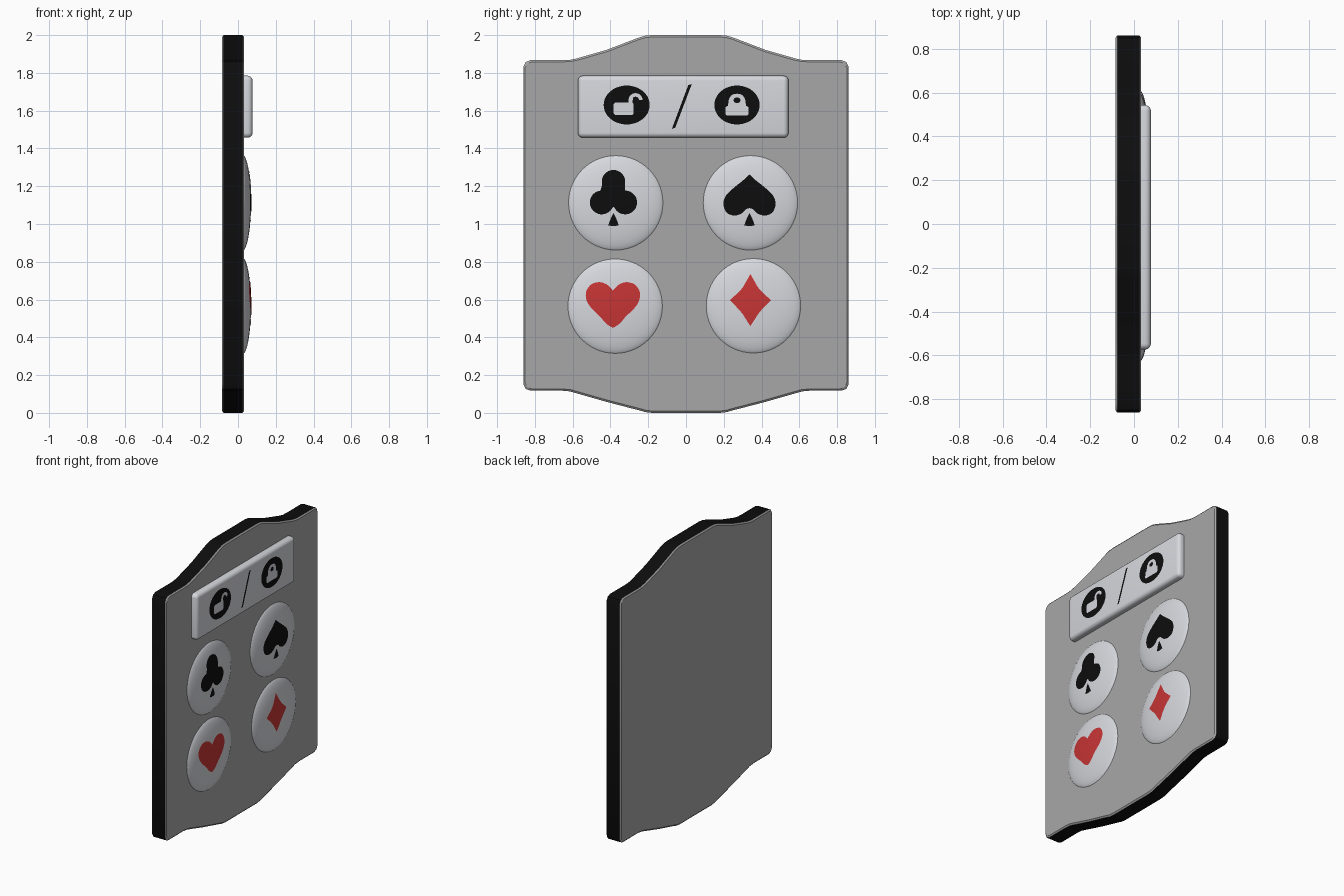
import bpy, bmesh, math
from mathutils import Vector

if "Cube" in bpy.data.objects:
    bpy.data.objects.remove(bpy.data.objects["Cube"])


def material(name, rgb):
    m = bpy.data.materials.new(name)
    m.diffuse_color = (*rgb, 1)
    m.use_nodes = True
    m.node_tree.nodes["Principled BSDF"].inputs["Base Color"].default_value = m.diffuse_color
    return m


GREY = material("mid grey", (0.39, 0.39, 0.39))
PALE = material("pale grey", (0.68, 0.69, 0.73))
BLACK = material("black", (0.004, 0.004, 0.004))
RED = material("red", (0.57, 0.035, 0.035))


def finish(name, bm, mats, angle=35):
    me = bpy.data.meshes.new(name)
    bm.to_mesh(me)
    bm.free()
    ob = bpy.data.objects.new(name, me)
    bpy.context.collection.objects.link(ob)
    for m in mats:
        me.materials.append(m)
    bpy.ops.object.select_all(action='DESELECT')
    ob.select_set(True)
    bpy.context.view_layer.objects.active = ob
    bpy.ops.object.shade_smooth_by_angle(angle=math.radians(angle))
    return ob


def smooth(pts, n=5):
    """Open Catmull-Rom curve through the points."""
    p = [Vector(q) for q in pts]
    p = [p[0]] + p + [p[-1]]
    out = []
    for a, b, c, d in zip(p, p[1:], p[2:], p[3:]):
        for i in range(n):
            t = i / n
            out.append(0.5 * (2 * b + (c - a) * t + (2 * a - 5 * b + 4 * c - d) * t * t
                              + (3 * b - a - 3 * c + d) * t ** 3))
    return [tuple(q) for q in out] + [tuple(pts[-1])]


def mirrored(half, cy=0.0):
    """Close a half outline (offset from axis, z) by mirroring it."""
    left = [(-y, z) for y, z in reversed(half) if y > 1e-5]
    return [(cy + y, z) for y, z in list(half) + left]


def ellipse(cy, cz, ry, rz, n=40):
    return [(cy + ry * math.cos(2 * math.pi * i / n),
             cz + rz * math.sin(2 * math.pi * i / n)) for i in range(n)]


# --- body plate: grey faces with a small chamfer, black sides
half = [(0.18, 2.0), (0.215, 1.997), (0.25, 1.987), (0.42, 1.922), (0.58, 1.876),
        (0.615, 1.869), (0.66, 1.867), (0.825, 1.867), (0.848, 1.858), (0.86, 1.835),
        (0.86, 0.15), (0.848, 0.127), (0.825, 0.118), (0.66, 0.118), (0.615, 0.114),
        (0.58, 0.104), (0.42, 0.058), (0.25, 0.014), (0.215, 0.004), (0.18, 0.0)]
outline = mirrored(half)
bm = bmesh.new()
rings = []
for x, s in ((-0.084, 0.99), (-0.076, 1), (0.024, 1), (0.032, 0.99)):
    rings.append([bm.verts.new((x, y * s, 1 + (z - 1) * s)) for y, z in outline])
for a, b in zip(rings, rings[1:]):
    for i in range(len(a)):
        j = (i + 1) % len(a)
        bm.faces.new((a[i], a[j], b[j], b[i]))
bm.faces.new(rings[0])
bm.faces.new(rings[-1])
bmesh.ops.recalc_face_normals(bm, faces=bm.faces)
for f in bm.faces:
    f.material_index = 0 if abs(f.normal.x) > 0.3 else 1
finish("body_plate", bm, [GREY, BLACK], 30)

# --- raised lock bar
PANEL_X = 0.077
bm = bmesh.new()
bmesh.ops.create_cube(bm, size=1)
for v in bm.verts:
    v.co = (0.037 + v.co.x * 0.08, -0.015 + v.co.y * 1.115, 1.621 + v.co.z * 0.328)
bmesh.ops.bevel(bm, geom=bm.edges[:], offset=0.026, segments=5, profile=0.5,
                affect='EDGES')
finish("lock_bar", bm, [PALE], 40)

# --- domed buttons
BASE, RISE, RAD = 0.022, 0.047, 0.256


def dome_x(cy, cz):
    return lambda y, z: BASE + RISE * math.sqrt(
        max(0, 1 - ((y - cy) ** 2 + (z - cz) ** 2) / RAD ** 2))


buttons = {"club": (-0.372, 1.112), "spade": (0.341, 1.112),
           "heart": (-0.375, 0.565), "diamond": (0.357, 0.567)}
for name, (cy, cz) in buttons.items():
    bm = bmesh.new()
    bmesh.ops.create_uvsphere(bm, u_segments=56, v_segments=36, radius=1)
    bmesh.ops.delete(bm, geom=[v for v in bm.verts if v.co.z < -0.01], context='VERTS')
    for v in bm.verts:
        a, b, c = v.co
        v.co = (BASE + RISE * c, cy + RAD * a, cz + RAD * b)
    bmesh.ops.recalc_face_normals(bm, faces=bm.faces)
    if sum(f.normal.x for f in bm.faces) < 0:
        bmesh.ops.reverse_faces(bm, faces=bm.faces)
    finish(name + "_button", bm, [PALE], 60)


def decal(name, shapes, mat, surface, lift=0.002, grid=None):
    """Thin painted mark that follows the given surface."""
    bm = bmesh.new()
    for pts in shapes:
        bm.faces.new([bm.verts.new((0, y, z)) for y, z in pts])
    bmesh.ops.triangulate(bm, faces=bm.faces[:], ngon_method='EAR_CLIP')
    if grid:
        for axis in (1, 2):
            vals = [v.co[axis] for v in bm.verts]
            no = Vector((0, axis == 1, axis == 2))
            t = min(vals) + grid
            while t < max(vals) - 0.002:
                bmesh.ops.bisect_plane(bm, geom=bm.verts[:] + bm.edges[:] + bm.faces[:],
                                       plane_co=no * t, plane_no=no)
                t += grid
    for f in bm.faces:
        f.normal_update()
        if f.normal.x < 0:
            f.normal_flip()
    for v in bm.verts:
        v.co.x = surface(v.co.y, v.co.z) + lift
    finish(name, bm, [mat], 60)


# --- suit marks
def lobes(cy, cz, circles, n=90):
    """Outline of overlapping circles seen from one centre."""
    pts = []
    for i in range(n):
        t = 2 * math.pi * i / n
        d = Vector((math.cos(t), math.sin(t)))
        best = 0
        for oy, oz, r in circles:
            o = Vector((oy, oz))
            k = d.dot(o)
            disc = k * k - o.length_squared + r * r
            if disc >= 0:
                best = max(best, k + math.sqrt(disc))
        pts.append((cy + d.x * best, cz + d.y * best))
    return pts


def stem(cy):
    return mirrored(smooth([(0, 1.058), (0.014, 1.03), (0.028, 0.993)], 3)
                    + [(0, 0.988)], cy)


club = lobes(-0.384, 1.14, [(0, 0.084, 0.062), (-0.062, -0.026, 0.063),
                            (0.062, -0.026, 0.063), (0, 0, 0.05)])
spade = mirrored(smooth([(0, 1.262), (0.035, 1.23), (0.085, 1.19), (0.125, 1.15),
                         (0.138, 1.105), (0.122, 1.062), (0.085, 1.045),
                         (0.045, 1.054), (0.018, 1.078), (0, 1.084)]), 0.336)
heart = mirrored(smooth([(0, 0.648), (0.03, 0.678), (0.07, 0.692), (0.115, 0.68),
                         (0.142, 0.64), (0.138, 0.592), (0.11, 0.55), (0.07, 0.512),
                         (0.035, 0.472), (0, 0.45)]), -0.387)
diamond = mirrored(smooth([(0, 0.735), (0.02, 0.7), (0.05, 0.652), (0.109, 0.597)])
                   + smooth([(0.109, 0.597), (0.05, 0.535), (0.02, 0.49), (0, 0.46)])[1:],
                   0.341)
for name, shapes, mat in (("club", [club, stem(-0.384)], BLACK),
                          ("spade", [spade, stem(0.336)], BLACK),
                          ("heart", [heart], RED), ("diamond", [diamond], RED)):
    decal(name + "_mark", shapes, mat, dome_x(*buttons[name]), 0.002, 0.025)

# --- lock bar marks: discs, padlocks and slash
flat = lambda y, z: PANEL_X
decal("unlock_disc", [ellipse(-0.314, 1.63, 0.122, 0.103)], BLACK, flat)
decal("lock_disc", [ellipse(0.27, 1.63, 0.12, 0.103)], BLACK, flat)
decal("slash", [[(0.012, 1.735), (0.031, 1.742), (-0.057, 1.51), (-0.075, 1.503)]],
      BLACK, flat)

arc = [math.pi * i / 12 for i in range(13)]
shackle = ([(-0.267 + 0.037 * math.cos(t), 1.657 + 0.036 * math.sin(t)) for t in arc]
           + [(-0.304, 1.64), (-0.285, 1.64)]
           + [(-0.267 + 0.018 * math.cos(t), 1.657 + 0.017 * math.sin(t))
              for t in reversed(arc)])
open_body = mirrored([(0.045, 1.643), (0.053, 1.635), (0.053, 1.585), (0.045, 1.577)],
                     -0.33)
decal("open_padlock", [open_body, shackle], PALE, flat, 0.003)
closed = mirrored(smooth([(0, 1.69), (0.025, 1.684), (0.043, 1.66), (0.047, 1.627)])
                  + [(0.06, 1.62), (0.062, 1.583), (0.054, 1.574)], 0.27)
decal("closed_padlock", [closed], PALE, flat, 0.003)
decal("padlock_gap", [ellipse(0.27, 1.655, 0.018, 0.015, 20)], BLACK, flat, 0.004)
